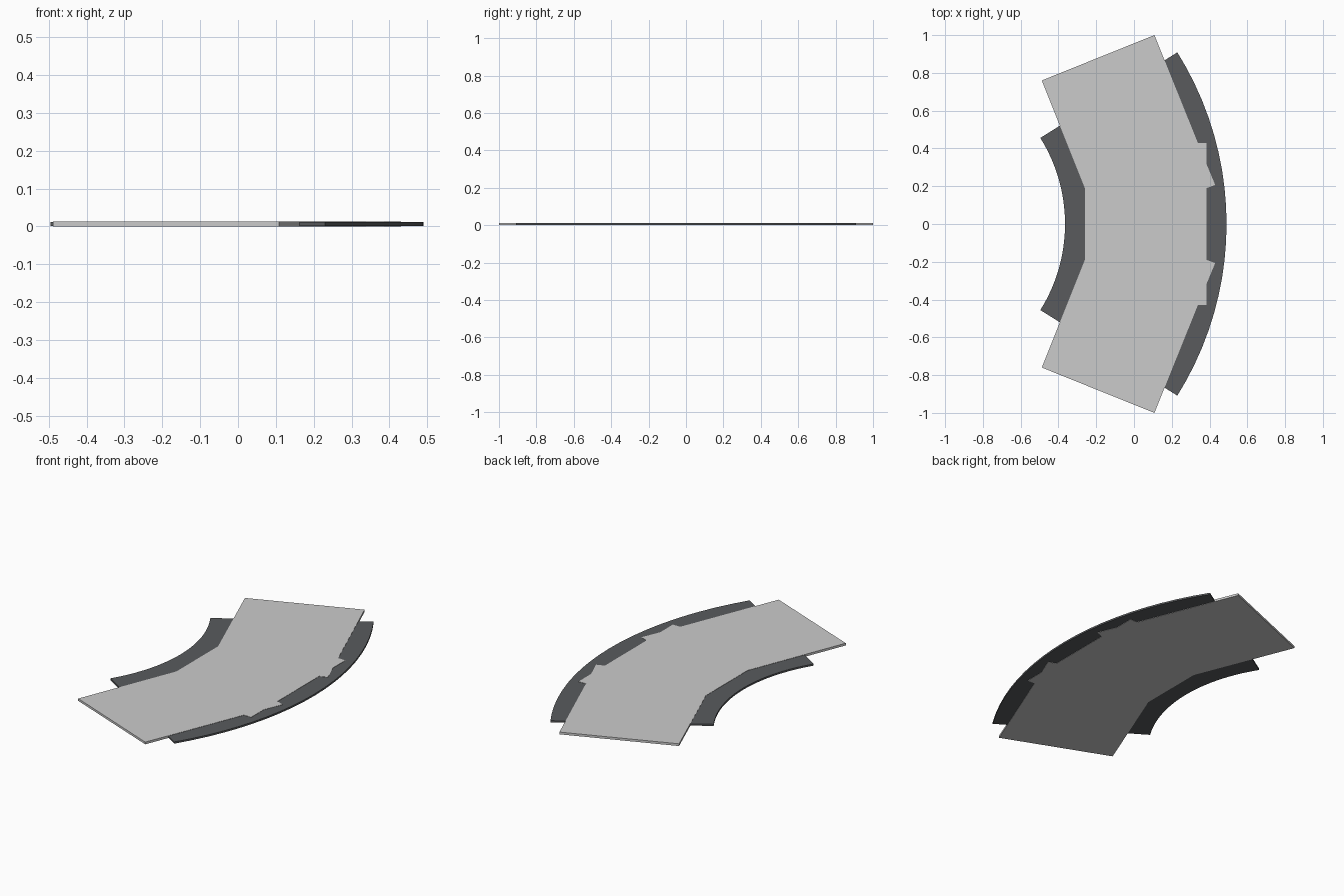
import bpy, bmesh, math

if "Cube" in bpy.data.objects:
    bpy.data.objects.remove(bpy.data.objects["Cube"])

def slab(name, outline, z0, z1):
    """Extrude a flat outline between two heights."""
    bm = bmesh.new()
    face = bm.faces.new([bm.verts.new((x, y, z0)) for x, y in outline])
    ext = bmesh.ops.extrude_face_region(bm, geom=[face])
    verts = [g for g in ext["geom"] if isinstance(g, bmesh.types.BMVert)]
    bmesh.ops.translate(bm, verts=verts, vec=(0, 0, z1 - z0))
    bmesh.ops.recalc_face_normals(bm, faces=bm.faces)
    mesh = bpy.data.meshes.new(name)
    bm.to_mesh(mesh)
    bm.free()
    obj = bpy.data.objects.new(name, mesh)
    bpy.context.collection.objects.link(obj)
    return obj

# Angular plate: upper half outline, mirrored across y = 0
half = [(0.385, 0.19), (0.43, 0.207), (0.385, 0.315), (0.385, 0.43),
        (0.338, 0.43), (0.108, 1.0), (-0.488, 0.76), (-0.26, 0.19)]
plate = slab("bent_plate", half + [(x, -y) for x, y in reversed(half)], 0.0, 0.013)

# Curved base: ring sector, slightly thinner than the plate
CX, R_IN, R_OUT, SPAN, N = -1.225, 0.86, 1.715, math.radians(32), 20
angles = [-SPAN + 2 * SPAN * i / N for i in range(N + 1)]

def arc(r, seq):
    return [(CX + r * math.cos(a), r * math.sin(a)) for a in seq]

base = slab("curved_base", arc(R_OUT, angles) + arc(R_IN, reversed(angles)), 0.0015, 0.0115)

dark = bpy.data.materials.new("dark_grey")
dark.diffuse_color = (0.1, 0.105, 0.11, 1)
dark.use_nodes = True
dark.node_tree.nodes["Principled BSDF"].inputs["Base Color"].default_value = dark.diffuse_color
base.data.materials.append(dark)
